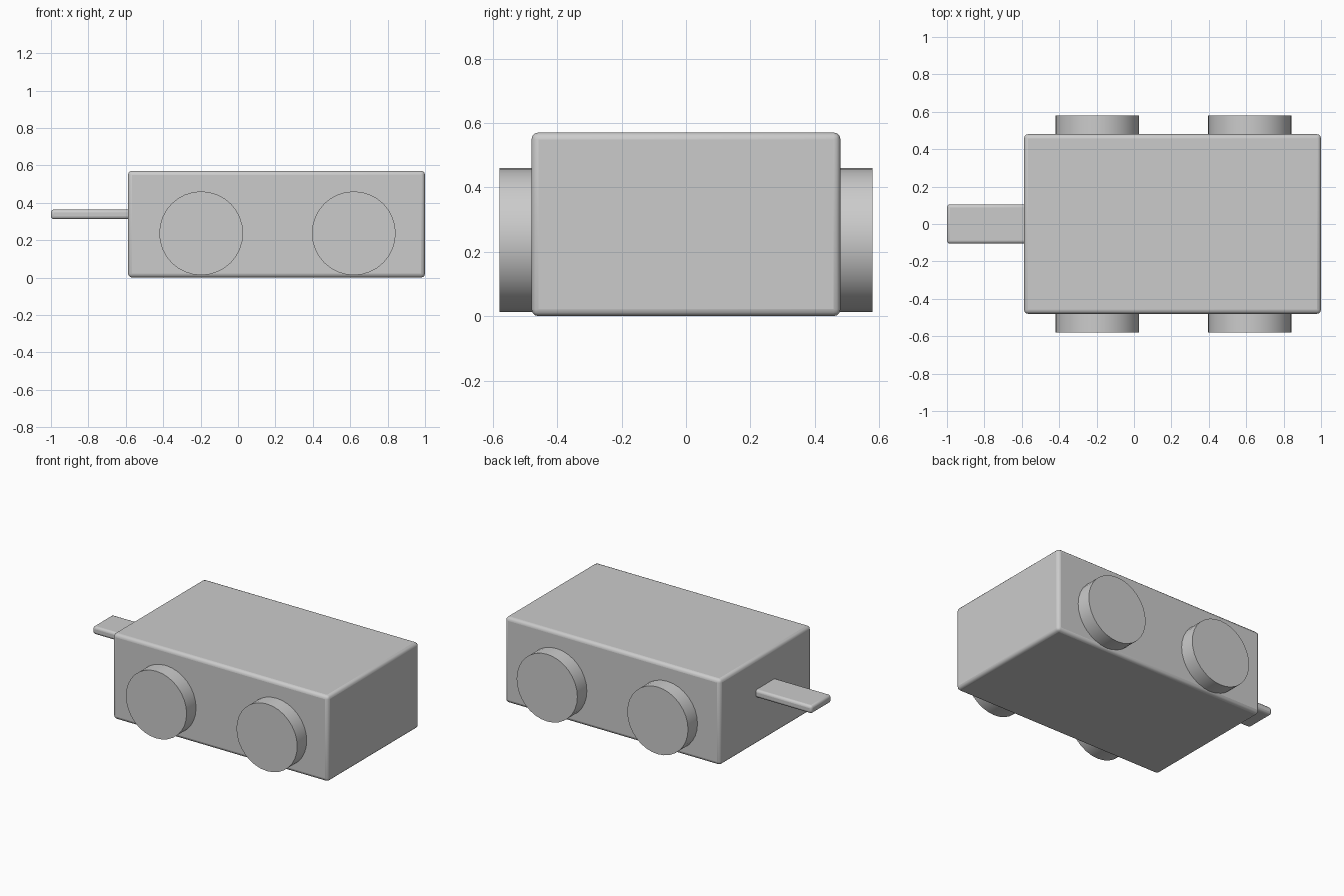
import bpy
import math

if "Cube" in bpy.data.objects:
    bpy.data.objects.remove(bpy.data.objects["Cube"])


def finish(obj, name):
    obj.name = name
    bpy.ops.object.shade_smooth_by_angle(angle=math.radians(35))


def rounded_box(name, low, high, radius, segments):
    bpy.ops.mesh.primitive_cube_add(size=1, location=[(a + b) / 2 for a, b in zip(low, high)])
    obj = bpy.context.object
    obj.scale = [b - a for a, b in zip(low, high)]
    bpy.ops.object.transform_apply(location=False, rotation=False, scale=True)
    bevel = obj.modifiers.new("rounded_edges", 'BEVEL')
    bevel.width = radius
    bevel.segments = segments
    finish(obj, name)


def wheel(name, x, side):
    inner, outer = 0.46, 0.58
    bpy.ops.mesh.primitive_cylinder_add(
        vertices=32, radius=0.224, depth=outer - inner,
        location=(x, side * (inner + outer) / 2, 0.237),
        rotation=(math.pi / 2, 0, 0))
    finish(bpy.context.object, name)


# Main block
rounded_box("body", (-0.588, -0.48, 0.0), (1.0, 0.48, 0.571), 0.022, 3)

# Flat tab at the left end, seated slightly into the body
rounded_box("tow_bar", (-1.0, -0.105, 0.312), (-0.56, 0.105, 0.364), 0.016, 3)

# Four wheels
for x, end in ((-0.197, "left"), (0.619, "right")):
    for side, face in ((-1, "front"), (1, "back")):
        wheel(f"wheel_{face}_{end}", x, side)
